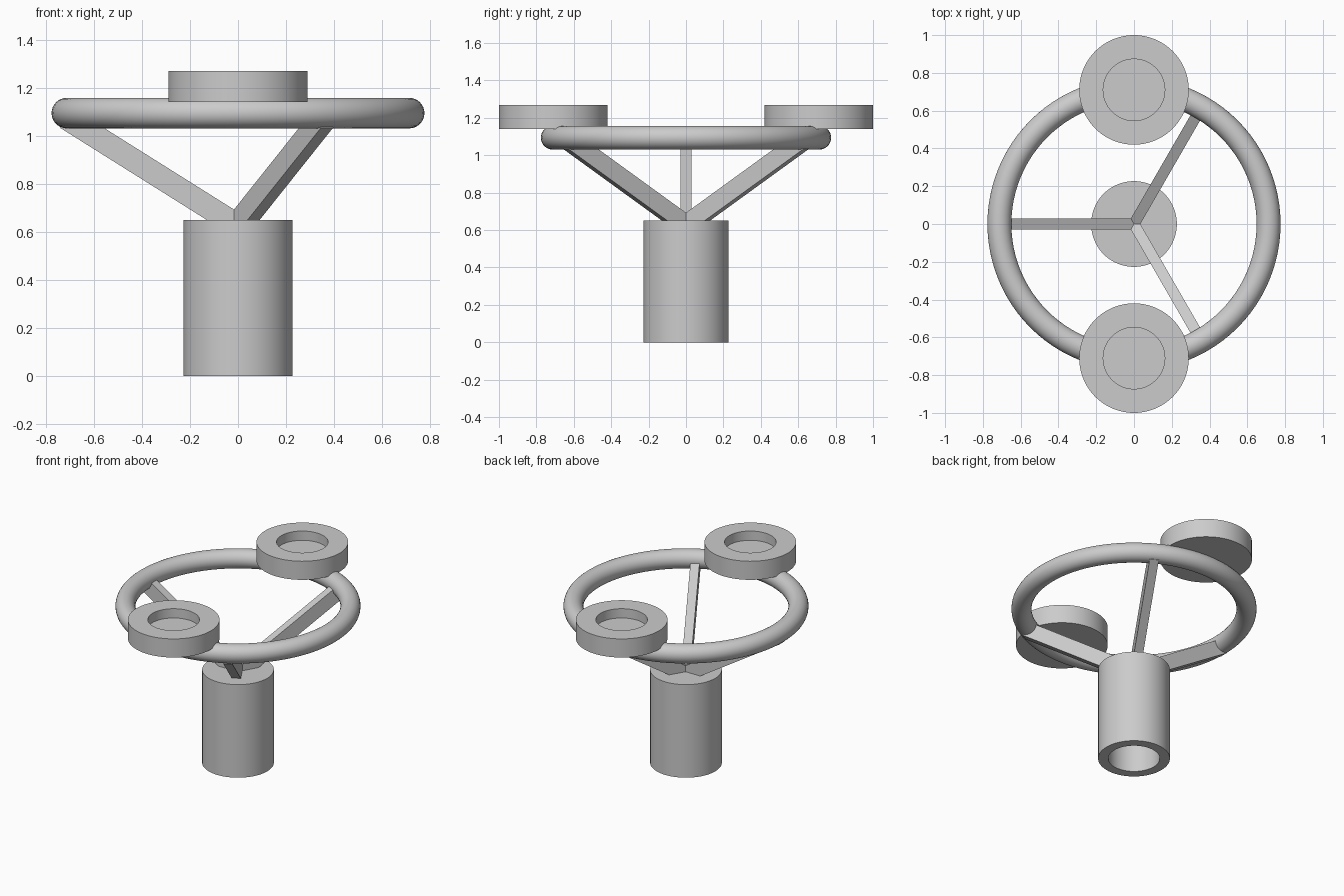
import bpy, bmesh, math
from mathutils import Matrix, Vector

old = bpy.data.objects.get("Cube")
if old:
    bpy.data.objects.remove(old, do_unlink=True)

GREY = (0.6, 0.6, 0.6, 1)
mat = bpy.data.materials.new("plain grey")
mat.use_nodes = True
mat.diffuse_color = GREY
mat.node_tree.nodes["Principled BSDF"].inputs["Base Color"].default_value = GREY


def finish(obj, smooth=True):
    obj.data.materials.clear()
    obj.data.materials.append(mat)
    if smooth:
        bpy.ops.object.select_all(action="DESELECT")
        obj.select_set(True)
        bpy.context.view_layer.objects.active = obj
        bpy.ops.object.shade_smooth_by_angle(angle=math.radians(30))
    return obj


def lathe(name, profile, location, steps=96):
    """Spin an (r, z) profile that starts and ends on the axis."""
    bm = bmesh.new()
    verts = [bm.verts.new((r, 0, z)) for r, z in profile]
    edges = [bm.edges.new(pair) for pair in zip(verts, verts[1:])]
    bmesh.ops.spin(bm, geom=verts + edges, cent=(0, 0, 0), axis=(0, 0, 1),
                   angle=math.tau, steps=steps, use_merge=True)
    bmesh.ops.remove_doubles(bm, verts=bm.verts, dist=1e-4)
    bmesh.ops.recalc_face_normals(bm, faces=bm.faces)
    mesh = bpy.data.meshes.new(name)
    bm.to_mesh(mesh)
    bm.free()
    obj = bpy.data.objects.new(name, mesh)
    obj.location = location
    bpy.context.collection.objects.link(obj)
    return finish(obj)


# Hollow hub, open at the bottom
HUB_R, HUB_TOP, BORE_R, BORE_TOP = 0.227, 0.65, 0.163, 0.5
lathe("hub", [(0, BORE_TOP), (BORE_R, BORE_TOP), (BORE_R, 0),
              (HUB_R, 0), (HUB_R, HUB_TOP), (0, HUB_TOP)], (0, 0, 0))

# Round rim
bpy.ops.mesh.primitive_torus_add(major_radius=0.7125, minor_radius=0.0635,
                                 major_segments=96, minor_segments=32,
                                 location=(0, 0, 1.094))
rim = bpy.context.object
rim.name = "rim"
finish(rim)

# Two recessed cups on the rim
CUP_R, CUP_H, RECESS_R, FLOOR = 0.29, 0.13, 0.163, 0.065
for name, side in (("front_cup", -1), ("back_cup", 1)):
    lathe(name, [(0, 0), (CUP_R, 0), (CUP_R, CUP_H), (RECESS_R, CUP_H),
                 (RECESS_R, FLOOR), (0, FLOOR)], (0, side * 0.71, 1.14))

# Three sloping spokes from the hub to the rim
start, end = Vector((0, 0, 0.625)), Vector((0.715, 0, 1.074))
run = end - start
tilt = Matrix.Rotation(-math.atan2(run.z, run.x), 4, "Y")
for name, degrees in (("left_back_spoke", 60), ("right_spoke", 180),
                      ("left_front_spoke", 300)):
    bpy.ops.mesh.primitive_cube_add(size=1)
    spoke = bpy.context.object
    spoke.name = name
    spoke.data.transform(Matrix.Rotation(math.radians(degrees), 4, "Z")
                         @ Matrix.Translation((start + end) / 2) @ tilt
                         @ Matrix.Diagonal((run.length, 0.058, 0.097, 1)))
    finish(spoke, smooth=False)
